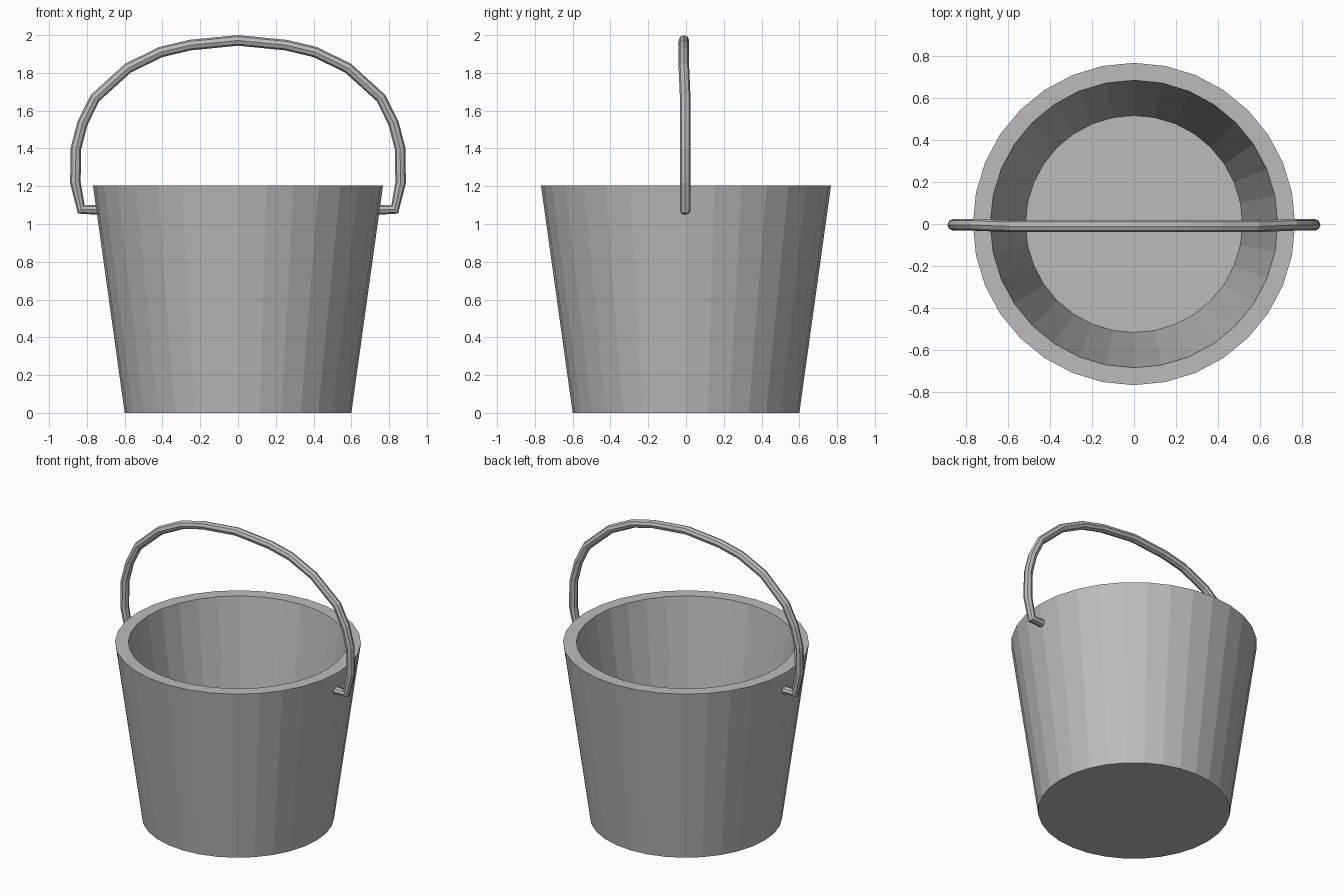
import bpy
import bmesh
from math import cos, sin, tau

old = bpy.data.objects.get("Cube")
if old:
    bpy.data.objects.remove(old, do_unlink=True)


def material(name, colour):
    mat = bpy.data.materials.new(name)
    mat.use_nodes = True
    mat.diffuse_color = colour
    mat.node_tree.nodes["Principled BSDF"].inputs["Base Color"].default_value = colour
    return mat


grey = material("grey metal", (0.5, 0.5, 0.5, 1))

# Bucket: one turned profile from the base, over the rim, to the inner floor
SIDES = 32
profile = [(0.60, 0), (0.768, 1.205), (0.685, 1.205), (0.517, 0.08)]
bm = bmesh.new()
rings = [[bm.verts.new((r * cos(tau * i / SIDES), r * sin(tau * i / SIDES), z))
          for i in range(SIDES)] for r, z in profile]
for low, high in zip(rings, rings[1:]):
    for i in range(SIDES):
        j = (i + 1) % SIDES
        bm.faces.new((low[i], low[j], high[j], high[i]))
bm.faces.new(rings[0][::-1])
bm.faces.new(rings[-1])
mesh = bpy.data.meshes.new("bucket")
bm.to_mesh(mesh)
bm.free()
mesh.materials.append(grey)
bpy.context.collection.objects.link(bpy.data.objects.new("bucket", mesh))

# Handle: a mirrored wire path with an eight-sided section
half = [(0.71, 1.075), (0.83, 1.077), (0.861, 1.22), (0.858, 1.40), (0.823, 1.535),
        (0.757, 1.667), (0.583, 1.825), (0.41, 1.91), (0.255, 1.947)]
path = [(-x, z) for x, z in half] + [(0, 1.972)] + half[::-1]
curve = bpy.data.curves.new("handle", "CURVE")
curve.dimensions = "3D"
curve.bevel_depth = 0.028
curve.bevel_resolution = 2
curve.use_fill_caps = True
spline = curve.splines.new("POLY")
spline.points.add(len(path) - 1)
for point, (x, z) in zip(spline.points, path):
    lean = -0.011 if z > 1.8 else -0.004
    point.co = (x, lean, z, 1)
spline.use_smooth = False
curve.materials.append(grey)
handle = bpy.data.objects.new("handle", curve)
bpy.context.collection.objects.link(handle)

# Turn the handle into a plain mesh
bpy.ops.object.select_all(action="DESELECT")
handle.select_set(True)
bpy.context.view_layer.objects.active = handle
bpy.ops.object.convert(target="MESH")
